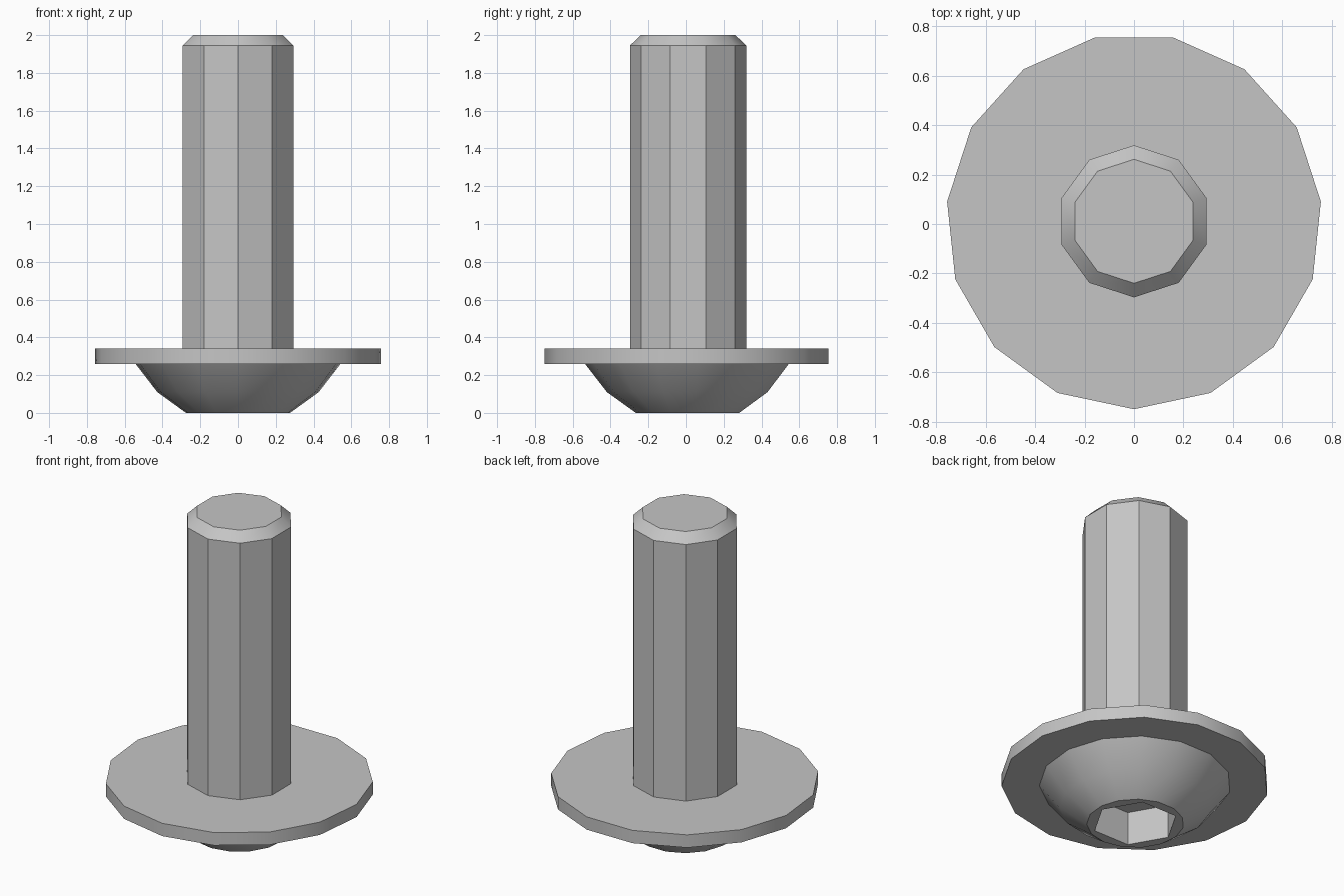
import bpy
import bmesh
from math import cos, sin, radians

if "Cube" in bpy.data.objects:
    bpy.data.objects.remove(bpy.data.objects["Cube"], do_unlink=True)

CENTRE_Y = 0.011

steel = bpy.data.materials.new("grey steel")
steel.use_nodes = True
steel.diffuse_color = (0.56, 0.56, 0.56, 1)
steel.node_tree.nodes["Principled BSDF"].inputs["Base Color"].default_value = steel.diffuse_color


def turned(name, sides, start, profile):
    """Closed solid turned about the vertical axis from (radius, z) pairs, bottom up."""
    bm = bmesh.new()
    rings = []
    for radius, z in profile:
        angles = [radians(start + 360 * i / sides) for i in range(sides)]
        rings.append([bm.verts.new((radius * cos(a), radius * sin(a), z)) for a in angles])
    bm.faces.new(rings[0][::-1])
    bm.faces.new(rings[-1])
    for low, high in zip(rings, rings[1:]):
        for i in range(sides):
            j = (i + 1) % sides
            bm.faces.new((low[i], low[j], high[j], high[i]))
    mesh = bpy.data.meshes.new(name)
    bm.to_mesh(mesh)
    bm.free()
    mesh.materials.append(steel)
    obj = bpy.data.objects.new(name, mesh)
    obj.location.y = CENTRE_Y
    bpy.context.collection.objects.link(obj)
    return obj


def activate(obj):
    bpy.ops.object.select_all(action="DESELECT")
    obj.select_set(True)
    bpy.context.view_layer.objects.active = obj


# Chamfered shaft, flange and domed head
shaft = turned("shaft", 10, -90, [(0.308, 0.30), (0.308, 1.945), (0.251, 2.0)])
flange = turned("flange", 15, -90, [(0.761, 0.26), (0.761, 0.34)])
head = turned("head", 15, -90, [(0.277, 0), (0.43, 0.11), (0.546, 0.26)])

# Hexagonal drive socket cut into the underside of the head
cutter = turned("socket_cutter", 6, 0, [(0.245, -0.1), (0.245, 0.21)])
cutter.hide_render = True
cut = head.modifiers.new("socket", "BOOLEAN")
cut.operation = "DIFFERENCE"
cut.solver = "EXACT"
cut.object = cutter
activate(head)
bpy.ops.object.modifier_apply(modifier=cut.name)
bpy.data.objects.remove(cutter, do_unlink=True)

# Smooth the round surfaces, keep the hard edges
for part in (shaft, flange, head):
    activate(part)
    bpy.ops.object.shade_smooth_by_angle(angle=radians(30))
